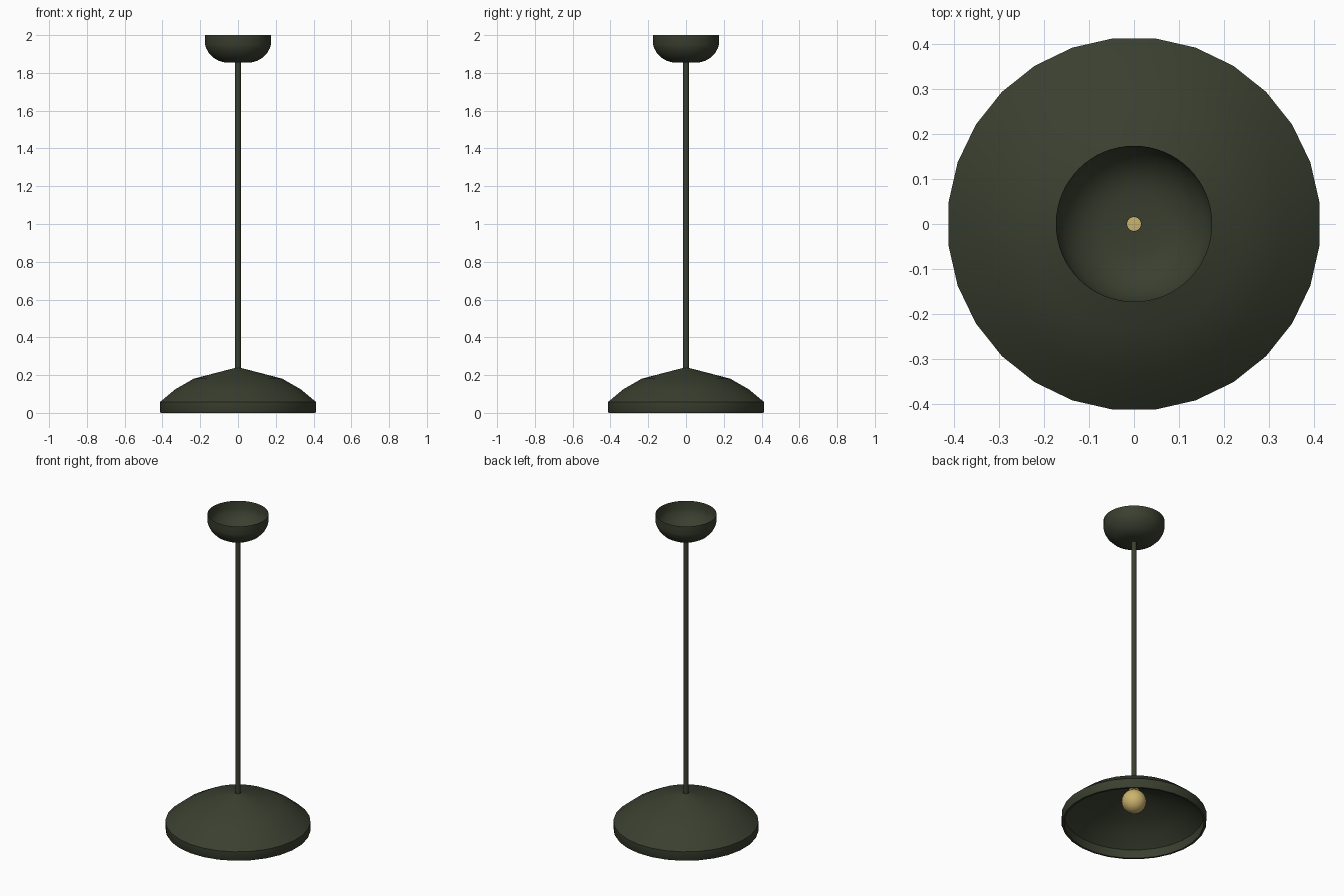
import bpy, bmesh, math

if "Cube" in bpy.data.objects:
    bpy.data.objects.remove(bpy.data.objects["Cube"])


def material(name, rgb):
    m = bpy.data.materials.new(name)
    m.diffuse_color = (*rgb, 1.0)
    m.use_nodes = True
    m.node_tree.nodes["Principled BSDF"].inputs["Base Color"].default_value = m.diffuse_color
    return m


green = material("dark_green", (0.042, 0.050, 0.029))
warm = material("warm_yellow", (0.60, 0.45, 0.155))


def lathe(name, profile, sides, mat, offset=0.0, angle=35):
    """Revolve (radius, z) points about z; radius 0 makes a pole."""
    bm = bmesh.new()
    rings = []
    for r, z in profile:
        if r == 0:
            rings.append([bm.verts.new((0, 0, z))] * sides)
        else:
            rings.append([bm.verts.new((r * math.cos(a), r * math.sin(a), z))
                          for a in ((i + offset) * 2 * math.pi / sides for i in range(sides))])
    for low, high in zip(rings, rings[1:]):
        for i in range(sides):
            j = (i + 1) % sides
            bm.faces.new(dict.fromkeys((low[i], low[j], high[j], high[i])))
    me = bpy.data.meshes.new(name)
    bm.to_mesh(me)
    bm.free()
    ob = bpy.data.objects.new(name, me)
    bpy.context.collection.objects.link(ob)
    me.materials.append(mat)
    bpy.ops.object.select_all(action='DESELECT')
    ob.select_set(True)
    bpy.context.view_layer.objects.active = ob
    bpy.ops.object.shade_smooth_by_angle(angle=math.radians(angle))
    return ob


# Hollow shade: inner surface reversed, around the rim, then up the outside
lathe("shade", [(0.016, 0.226), (0.230, 0.168), (0.326, 0.113), (0.400, 0.054),
                (0.400, 0.0), (0.412, 0.0), (0.4155, 0.006), (0.4155, 0.058),
                (0.334, 0.125), (0.236, 0.181), (0.016, 0.238)],
      28, green, offset=0.5)

# Hanging tube, open so the bulb shows through from above
lathe("stem", [(0.0155, 0.23), (0.0155, 1.857)], 24, green)

# Open ceiling cup
lathe("ceiling_cup", [(0.0155, 1.855), (0.07, 1.855), (0.102, 1.864), (0.130, 1.880),
                      (0.155, 1.906), (0.169, 1.932), (0.174, 1.950), (0.174, 2.0)],
      64, green)

# Bulb: round globe running up into a short neck
R, ZC, NECK = 0.071, 0.144, 0.033
steps = 12
end = math.pi - math.asin(NECK / R)
globe = [(R * math.sin(end * i / steps), ZC - R * math.cos(end * i / steps))
         for i in range(steps + 1)]
lathe("bulb", globe + [(NECK, 0.217), (0.0, 0.222)], 24, warm)
